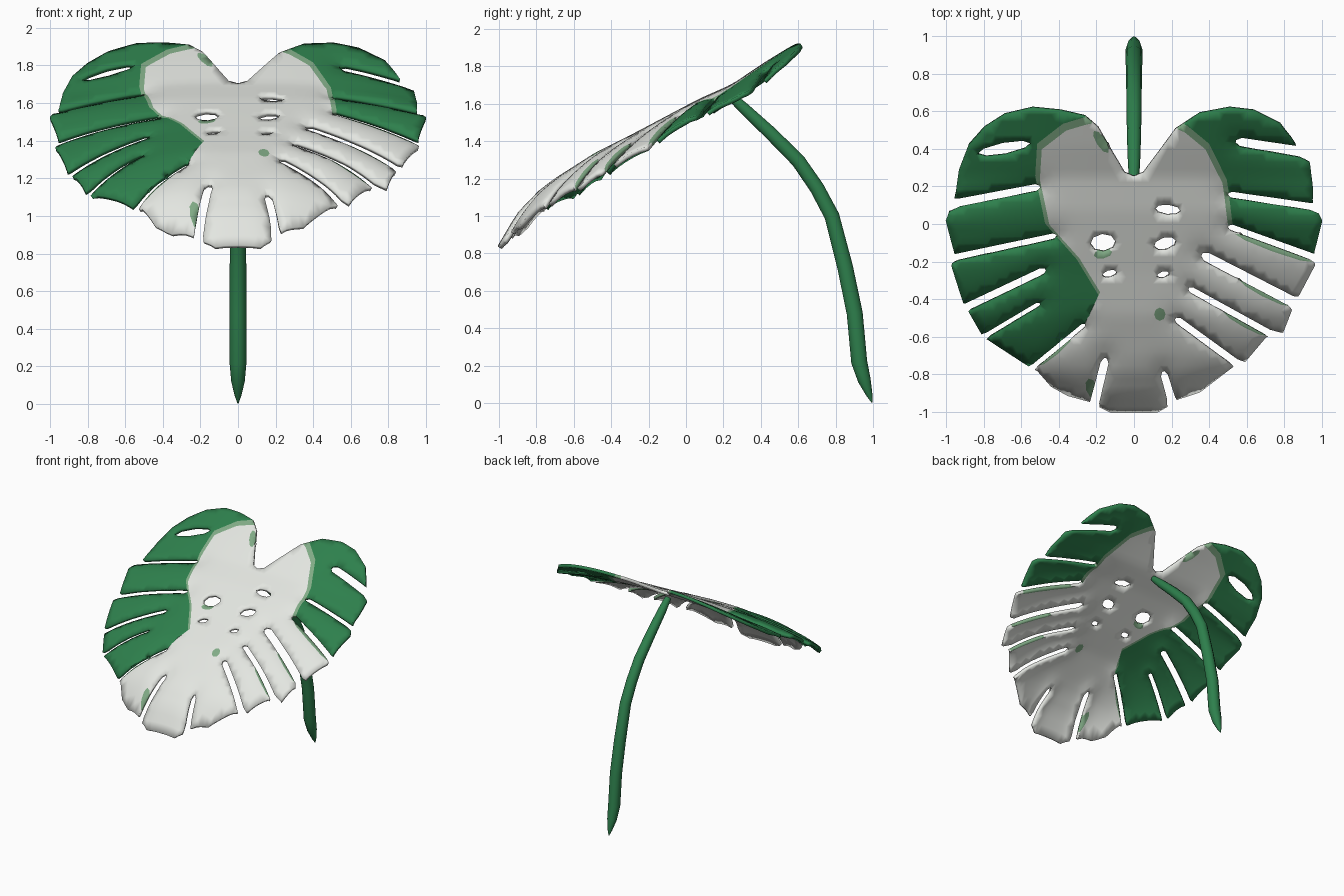
import bpy, bmesh, math
from mathutils import Vector
from mathutils.geometry import delaunay_2d_cdt, intersect_point_line

if "Cube" in bpy.data.objects:
    bpy.data.objects.remove(bpy.data.objects["Cube"])


def material(name, rgb):
    m = bpy.data.materials.new(name)
    m.diffuse_color = (*rgb, 1)
    m.use_nodes = True
    m.node_tree.nodes["Principled BSDF"].inputs["Base Color"].default_value = m.diffuse_color
    return m


green = material("leaf green", (0.027, 0.215, 0.073))
white = material("variegated white", (0.77, 0.79, 0.75))
pale = material("pale green", (0.22, 0.41, 0.24))

# Leaf rim seen from above, two points per lobe end
rim_left = [(0, .25), (-.05, .27), (-.11, .37), (-.19, .51), (-.26, .57), (-.39, .60), (-.54, .615),
            (-.69, .58), (-.80, .51), (-.88, .42), (-.93, .29), (-.95, .15), (-.98, .07), (-1, .02),
            (-.95, -.17), (-.97, -.22), (-.90, -.44), (-.88, -.46), (-.80, -.60), (-.78, -.61),
            (-.58, -.74), (-.51, -.78), (-.44, -.86), (-.35, -.91), (-.24, -.94), (-.20, -.96), (-.12, -1)]
rim_right = [(.12, -1), (.19, -.96), (.23, -.93), (.35, -.89), (.52, -.76), (.59, -.73), (.70, -.60),
             (.79, -.58), (.84, -.45), (.87, -.39), (.96, -.22), (.96, -.14), (1, .02), (.95, .12),
             (.95, .20), (.93, .36), (.86, .42), (.78, .53), (.64, .60), (.51, .615), (.35, .585),
             (.22, .50), (.14, .39), (.05, .27)]
# Slits between lobes: mouth x, y, inner end x, y, width
slits = [(-.96, .11, -.50, .20, .045), (-.97, -.18, -.41, -.06, .04), (-.91, -.45, -.47, -.24, .045),
         (-.80, -.60, -.50, -.42, .03), (-.55, -.77, -.26, -.53, .03), (-.215, -.97, -.15, -.71, .05),
         (.92, .38, .54, .44, .06), (.97, .09, .50, .16, .04), (.97, -.18, .50, -.01, .04),
         (.86, -.42, .36, -.16, .06), (.74, -.59, .29, -.34, .04), (.56, -.75, .22, -.50, .045),
         (.205, -.95, .155, -.78, .045)]
# Closed holes: centre x, y, radii, angle
holes = [(-.165, -.10, .068, .05, .1), (-.13, -.265, .04, .022, .3), (.18, .075, .07, .03, -.1),
         (.165, -.105, .062, .036, .3), (.155, -.27, .035, .02, .3), (-.69, .40, .15, .035, .2)]
# Pale specks and slit fringes, same layout
specks = [(.137, -.477, .03, .035, 0), (-.225, -.87, .03, .055, .3), (-.165, -.155, .05, .025, .2),
          (.74, -.125, .22, .02, -.35), (.69, -.365, .15, .02, -.48), (.59, -.53, .13, .018, -.5),
          (-.42, -.67, .13, .025, .7), (-.175, .44, .07, .025, -1.0)]
# Variegated area
white_area = [(-.17, .55), (-.26, .53), (-.36, .50), (-.49, .40), (-.50, .24), (-.45, 0), (-.29, -.18),
              (-.18, -.36), (-.26, -.53), (-.55, -.77), (-.7, -1.1), (.9, -1.1), (1.1, -.21),
              (.97, -.18), (.50, -.01), (.47, .22), (.38, .40), (.27, .49), (.18, .53), (0, .3)]
pale_area = [(x * 1.05, (y + .1) * 1.06 - .1) for x, y in white_area]
# Height along the midrib: y, z
profile = [(-1, .84), (-.9, 1.01), (-.78, 1.135), (-.7, 1.195), (-.48, 1.335), (-.26, 1.445),
           (-.1, 1.53), (.07, 1.62), (.25, 1.70), (.42, 1.815), (.62, 1.94)]


def slit_shape(mx, my, ex, ey, w):
    m, e = Vector((mx, my)), Vector((ex, ey))
    d = (e - m).normalized()
    n = Vector((-d.y, d.x)) * w / 2
    a, b, c = m - d * .05, m + d * .03, e - d * w * .5
    return [a + n * 2, b + n, c + n * .9, e + n * .3, e - n * .3, c - n * .9, b - n, a - n * 2]


def oval(cx, cy, rx, ry, ang):
    pts = []
    for i in range(8):
        t = math.tau * i / 8
        u, v = rx * math.cos(t), ry * math.sin(t)
        pts.append((cx + u * math.cos(ang) - v * math.sin(ang), cy + u * math.sin(ang) + v * math.cos(ang)))
    return pts


def inside(p, poly):
    r = False
    for (ax, ay), (bx, by) in zip(poly, poly[1:] + poly[:1]):
        if (ay > p[1]) != (by > p[1]) and p[0] < (bx - ax) * (p[1] - ay) / (by - ay) + ax:
            r = not r
    return r


def height(x, y):
    y = min(max(y, -1), .62)
    for (y0, z0), (y1, z1) in zip(profile, profile[1:]):
        if y <= y1:
            z = z0 + (z1 - z0) * (y - y0) / (y1 - y0)
            break
    # sides droop toward the rim
    half = max(.4, .92 * math.sqrt(1 - y * y)) if y < 0 else .95
    z -= (.06 + .08 * abs(y)) * min(1.1, abs(x) / half) ** 2.7
    # lobes curl down slightly beside each slit
    p, near = Vector((x, y)), 1
    for mx, my, ex, ey, w in slits:
        a, b = Vector((mx, my)), Vector((ex, ey))
        q, t = intersect_point_line(p, a, b)
        q = a.lerp(b, min(max(t, 0), 1))
        near = min(near, max(0, (p - q).length - w / 2))
    return z - .02 * math.exp(-near / .035)


# Leaf blade: constrained triangulation of rim, cuts and colour borders
rim = rim_left + rim_right
cuts = [slit_shape(*s) for s in slits] + [oval(*h) for h in holes]
spots = [oval(*s) for s in specks]
points, edges = [], []
for poly in [rim, white_area, pale_area] + cuts + spots:
    start = len(points)
    for a, b in zip(poly, poly[1:] + poly[:1]):
        a, b = Vector(a), Vector(b)
        n = max(1, math.ceil((b - a).length / .04))
        points += [a.lerp(b, i / n) for i in range(n)]
    count = len(points) - start
    edges += [(start + i, start + (i + 1) % count) for i in range(count)]
grid = [Vector((-1 + i * .04 + (j % 2) * .02, -1 + j * .036)) for i in range(51) for j in range(46)]
points += [g for g in grid if all((g - p).length > .022 for p in points)]
verts, _, faces, *_ = delaunay_2d_cdt(points, edges, [], 0, 1e-4)

bm = bmesh.new()
made = {}
for f in faces:
    c = sum((verts[i] for i in f), Vector((0, 0))) / len(f)
    if not inside(c, rim) or any(inside(c, k) for k in cuts):
        continue
    for i in f:
        if i not in made:
            made[i] = bm.verts.new((*verts[i], height(*verts[i])))
    face = bm.faces.new([made[i] for i in f])
    face.normal_update()
    if face.normal.z < 0:
        face.normal_flip()
    if inside(c, white_area):
        face.material_index = 2 if any(inside(c, s) for s in spots) else 1
    elif inside(c, pale_area):
        face.material_index = 2
mesh = bpy.data.meshes.new("leaf_blade")
bm.to_mesh(mesh)
bm.free()
for m in (green, white, pale):
    mesh.materials.append(m)
leaf = bpy.data.objects.new("leaf_blade", mesh)
bpy.context.collection.objects.link(leaf)
bpy.context.view_layer.objects.active = leaf
leaf.select_set(True)
bpy.ops.object.shade_smooth_by_angle(angle=math.radians(45))
solid = leaf.modifiers.new("thickness", 'SOLIDIFY')
solid.thickness = .024
solid.offset = -.5

# Stalk: tapered, bent tube with a pointed foot (y, z, radius)
path = [(.23, 1.65, .024), (.31, 1.575, .032), (.45, 1.445, .037), (.6, 1.295, .04), (.7, 1.15, .041),
        (.78, 1.0, .042), (.85, .73, .044), (.902, .48, .045), (.926, .22, .045), (.954, .12, .036),
        (.98, .045, .018), (.994, .003, .003)]
curve = bpy.data.curves.new("stalk", 'CURVE')
curve.dimensions = '3D'
curve.bevel_depth = 1
curve.bevel_resolution = 3
curve.use_fill_caps = True
line = curve.splines.new('POLY')
line.points.add(len(path) - 1)
for p, (y, z, r) in zip(line.points, path):
    p.co = (0, y, z, 1)
    p.radius = r
line.use_smooth = True
curve.materials.append(green)
stalk = bpy.data.objects.new("stalk", curve)
bpy.context.collection.objects.link(stalk)
